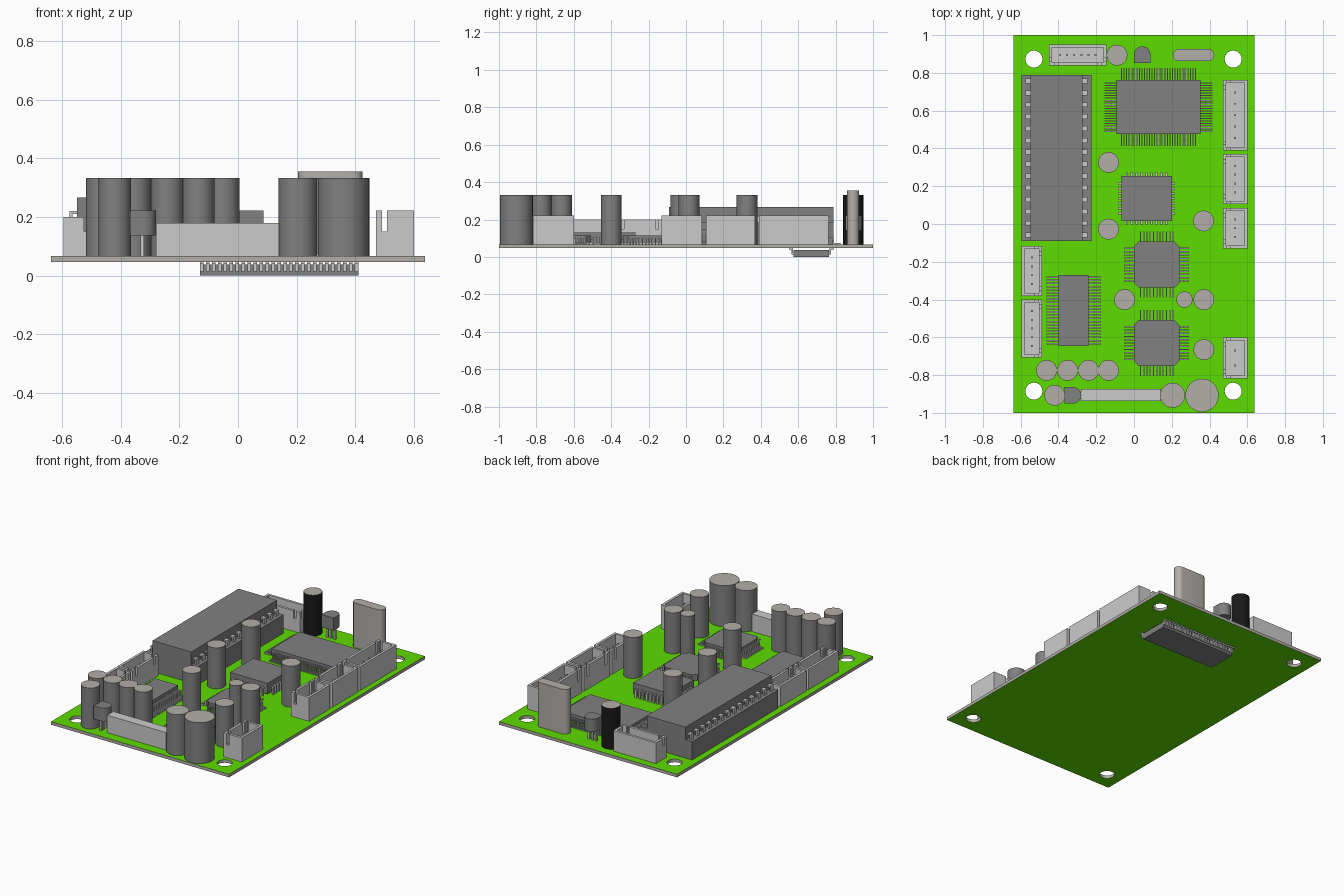
import bpy, bmesh
from math import pi, cos, sin, radians
from mathutils import Matrix

if "Cube" in bpy.data.objects:
    bpy.data.objects.remove(bpy.data.objects["Cube"])

Z = 0.067  # board top
B = 0.047  # board underside


def material(name, rgb):
    m = bpy.data.materials.new(name)
    m.diffuse_color = (*rgb, 1)
    m.use_nodes = True
    m.node_tree.nodes["Principled BSDF"].inputs["Base Color"].default_value = m.diffuse_color
    return m


GREEN = material("board_green", (0.11, 0.72, 0.0))
DARK = material("dark_grey", (0.22, 0.22, 0.22))
LIGHT = material("light_grey", (0.45, 0.43, 0.40))
BLACK = material("black", (0.01, 0.01, 0.01))


def finish(name, bm, mats):
    me = bpy.data.meshes.new(name)
    bm.to_mesh(me)
    bm.free()
    for m in mats:
        me.materials.append(m)
    ob = bpy.data.objects.new(name, me)
    bpy.context.collection.objects.link(ob)
    return ob


def boxes(name, items, mat=None):
    """One object made of boxes given as (x0, x1, y0, y1, z0, z1)."""
    bm = bmesh.new()
    for x0, x1, y0, y1, z0, z1 in items:
        mtx = Matrix.Translation(((x0 + x1) / 2, (y0 + y1) / 2, (z0 + z1) / 2)) \
            @ Matrix.Diagonal((abs(x1 - x0), abs(y1 - y0), abs(z1 - z0), 1))
        bmesh.ops.create_cube(bm, size=1, matrix=mtx)
    return finish(name, bm, [mat] if mat else [])


def prism(name, pts, z0, z1, side=None, cap=None):
    """Outline extruded upwards, smooth round its curved sides."""
    bm = bmesh.new()
    low = bm.faces.new([bm.verts.new((x, y, z0)) for x, y in pts])
    top = bmesh.ops.extrude_face_region(bm, geom=[low], use_keep_orig=True)["geom"]
    bmesh.ops.translate(bm, vec=(0, 0, z1 - z0),
                        verts=[v for v in top if isinstance(v, bmesh.types.BMVert)])
    bmesh.ops.recalc_face_normals(bm, faces=bm.faces[:])
    for f in bm.faces:
        f.smooth = True
        f.material_index = 1 if cap and f.normal.z > 0.9 else 0
    ob = finish(name, bm, [m for m in (side, cap) if m])
    ob.data.set_sharp_from_angle(angle=radians(35))
    return ob


def arc(x, y, r, a0, a1, n):
    return [(x + r * cos(a0 + (a1 - a0) * i / n), y + r * sin(a0 + (a1 - a0) * i / n))
            for i in range(n + 1)]


def circle(x, y, r, n=32):
    return arc(x, y, r, 0, 2 * pi, n)[:-1]


def lead(px, py, dx, dy, knee, reach, width, zm, zf, t):
    """Bent chip lead: out from the body, down (or up), then a foot."""
    def seg(a, b, z0, z1):
        w = width / 2
        if dx:
            return (px + dx * a, px + dx * b, py - w, py + w, z0, z1)
        return (px - w, px + w, py + dy * a, py + dy * b, z0, z1)
    out = [seg(-0.01, knee, zm - t / 2, zm + t / 2),
           seg(knee - t, knee, min(zm - t / 2, zf), max(zm + t / 2, zf))]
    if reach > knee:
        out.append(seg(knee - t, reach, zf, zf + (t if zf < zm else -t)))
    return out


def row(n, centre, pitch):
    return [centre + (i - (n - 1) / 2) * pitch for i in range(n)]


def chip(name, x0, x1, y0, y1, z0, z1, nx, px, ny, py, knee, reach, w, zf,
         chamfer=0, zm=None, t=0.008):
    """Chip body with nx leads on the y sides and ny on the x sides."""
    c = chamfer
    pts = [(x0 + c, y0), (x1 - c, y0), (x1, y0 + c), (x1, y1 - c),
           (x1 - c, y1), (x0 + c, y1), (x0, y1 - c), (x0, y0 + c)] if c else \
          [(x0, y0), (x1, y0), (x1, y1), (x0, y1)]
    prism(name + "_body", pts, z0, z1, DARK)
    zm = zm or (z0 + z1) / 2
    parts = []
    for x in row(nx, (x0 + x1) / 2, px):
        parts += lead(x, y0, 0, -1, knee, reach, w, zm, zf, t)
        parts += lead(x, y1, 0, 1, knee, reach, w, zm, zf, t)
    for y in row(ny, (y0 + y1) / 2, py):
        parts += lead(x0, y, -1, 0, knee, reach, w, zm, zf, t)
        parts += lead(x1, y, 1, 0, knee, reach, w, zm, zf, t)
    boxes(name + "_leads", parts)


def connector(name, x0, x1, y0, y1, h, side, pins):
    """Open pin header; the slotted long wall lies on the named side."""
    L, W = (x1 - x0, y1 - y0) if side == "S" else (y1 - y0, x1 - x0)
    t, s, zs = 0.016, 0.018, 0.15
    loc = [(0, L, 0, W, Z, Z + 0.03), (0, L, W - t, W, Z, h), (0, L, 0, t, Z, zs)]
    loc += [(a, b, 0, t, zs, h) for a, b in
            ((0, 0.03), (0.03 + s, L - 0.03 - s), (L - 0.03, L))]
    for a in (0, L - t):
        loc += [(a, a + t, 0, W, Z, zs), (a, a + t, 0, 0.02, zs, h),
                (a, a + t, 0.038, W, zs, h)]
    loc += [(u - .005, u + .005, W / 2 - .005, W / 2 + .005, Z, h - 0.03)
            for u in row(pins, L / 2, (L - 0.1) / max(pins - 0.5, 1))]
    place = {"S": lambda u, v: (x0 + u, y0 + v), "W": lambda u, v: (x0 + v, y0 + u),
             "E": lambda u, v: (x1 - v, y0 + u)}[side]
    out = []
    for u0, u1, v0, v1, z0, z1 in loc:
        (a, b), (c, d) = place(u0, v0), place(u1, v1)
        out.append((min(a, c), max(a, c), min(b, d), max(b, d), z0, z1))
    boxes(name, out)


# Circuit board: green faces, grey edge, four mounting holes
board = boxes("board", [(-0.637, 0.637, -1, 1, B, Z)], LIGHT)
board.data.materials.append(GREEN)
for p in board.data.polygons:
    p.material_index = 1 if abs(p.normal.z) > 0.9 else 0
bm = bmesh.new()
for hx in (-0.53, 0.525):
    for hy in (-0.885, 0.873):
        bmesh.ops.create_cone(bm, cap_ends=True, segments=32, radius1=0.045, radius2=0.045,
                              depth=0.2, matrix=Matrix.Translation((hx, hy, Z)))
cutter = finish("hole_cutter", bm, [LIGHT])
cutter.hide_render = True
cutter.hide_set(True)
cut = board.modifiers.new("holes", "BOOLEAN")
cut.object = cutter
cut.solver = "EXACT"

# Capacitors
caps = [(-.135, .326, .055), (-.135, -.027, .055), (.368, .016, .055), (-.05, -.4, .055),
        (.267, -.4, .043), (.37, -.4, .055), (.37, -.665, .055), (-.42, -.907, .055),
        (.204, -.907, .066), (.36, -.907, .088)]
caps += [(x, -.775, .055) for x in (-.463, -.352, -.241, -.135)]
for i, (x, y, r) in enumerate(caps):
    prism(f"capacitor_{i + 1}", circle(x, y, r), Z, 0.332, DARK, LIGHT)
prism("black_capacitor", circle(-.09, .894, .055), Z, 0.332, BLACK, LIGHT)

# Crystal can and resistor bar
prism("crystal", arc(.393, .894, .032, -pi / 2, pi / 2, 12)
      + arc(.237, .894, .032, pi / 2, 1.5 * pi, 12), Z, 0.355, LIGHT)
boxes("resistor_bar", [(-.28, .14, -.937, -.873, Z, .18)])

# Transistors: flat-sided bodies on three legs
prism("transistor_rear", [(0, .853), (.087, .853)] + arc(.0435, .897, .0435, 0, pi, 16),
      .14, .222, DARK)
boxes("transistor_rear_legs", [(x - .006, x + .006, .884, .896, Z, .145)
                               for x in row(3, .0435, .026)])
prism("transistor_front", [(-.368, -.864), (-.368, -.95)]
      + arc(-.322, -.907, .043, -pi / 2, pi / 2, 16), .137, .222, DARK)
boxes("transistor_front_legs", [(-.333, -.321, y - .006, y + .006, Z, .142)
                                for y in row(3, -.907, .026)])

# Socketed memory chip
boxes("chip_socket", [(-.595, -.225, -.09, .788, Z, .185)], DARK)
chip("socketed_chip", -.548, -.272, -.09, .788, .18, .267, 0, 0, 14, .0627,
     .026, .026, .026, .18, zm=.215, t=.01)

# Surface-mounted chips
chip("large_flat_chip", -.093, .352, .476, .762, .077, .12, 30, .0135, 20, .0135,
     .03, .063, .006, Z)
chip("square_socket_chip", -.067, .2, .016, .254, .08, .15, 9, .026, 7, .026,
     .018, .018, .012, Z, t=.01)
for label, cy in (("rear", -.215), ("front", -.63)):
    chip(f"square_flat_chip_{label}", 0, .24, cy - .122, cy + .122, .077, .115,
         11, .0172, 11, .0172, .025, .052, .007, Z, chamfer=.026)
chip("side_chip", -.4, -.24, -.645, -.27, .077, .13, 0, 0, 22, .0168, .03, .064, .008, Z)
# Chip under the board
chip("underside_chip", -.13, .41, .575, .765, 0, .038, 27, .0203, 0, 0,
     .01, .025, .012, B, zm=.018)

# Pin connectors
connector("right_connector_1", .47, .6, .39, .762, .222, "W", 5)
connector("right_connector_2", .47, .6, .106, .37, .222, "W", 4)
connector("right_connector_3", .47, .6, -.13, .085, .222, "W", 3)
connector("power_connector", .47, .6, -.818, -.6, .222, "W", 2)
connector("left_connector_1", -.595, -.487, -.38, -.116, .2, "E", 4)
connector("left_connector_2", -.595, -.487, -.707, -.4, .2, "E", 5)
connector("rear_connector", -.45, -.145, .84, .95, .2, "S", 6)
